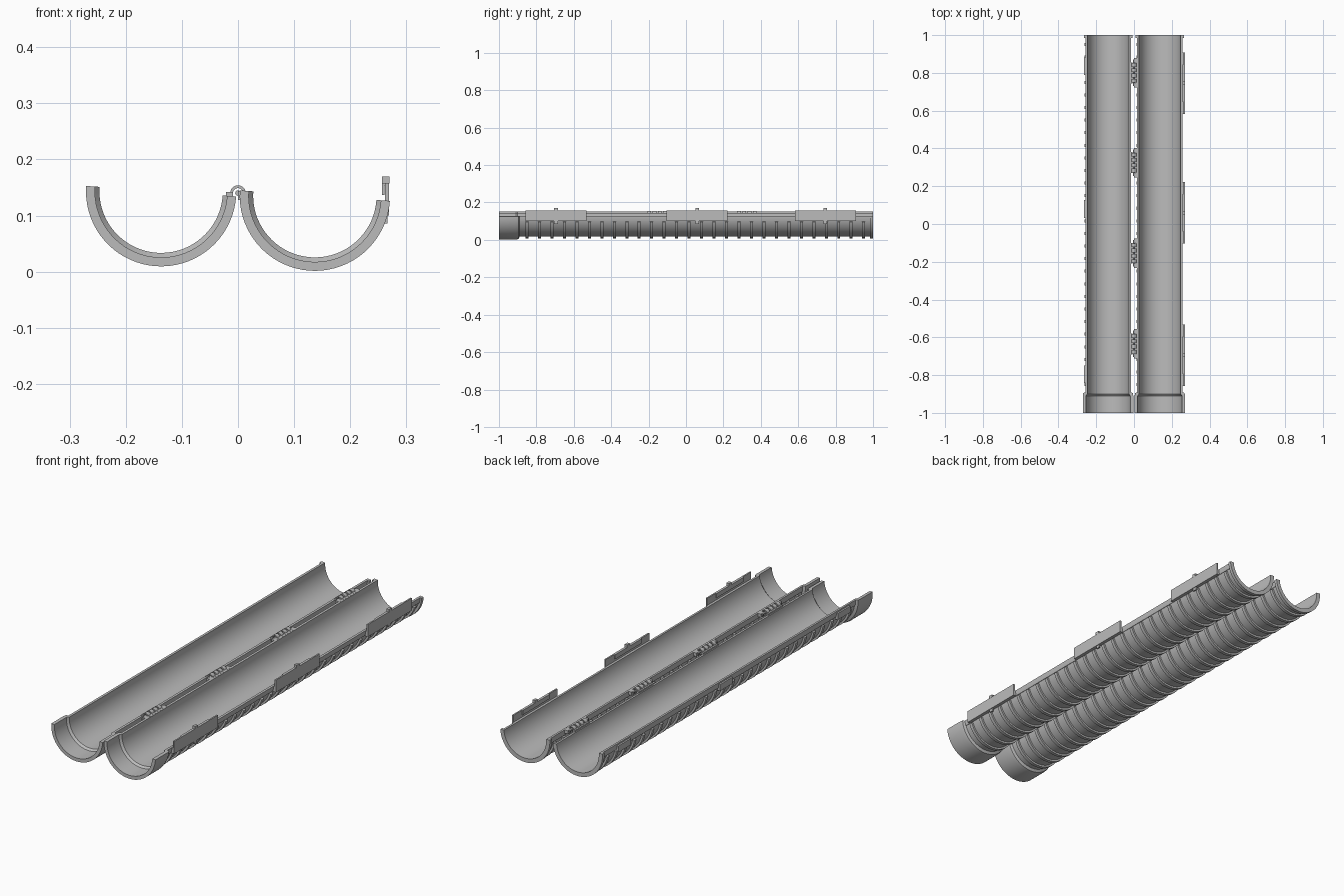
import bpy, bmesh, math
from mathutils import Matrix

if "Cube" in bpy.data.objects:
    bpy.data.objects.remove(bpy.data.objects["Cube"], do_unlink=True)

grey = bpy.data.materials.new("light grey plastic")
grey.use_nodes = True
COLOUR = (0.5, 0.5, 0.5, 1)
grey.diffuse_color = COLOUR
grey.node_tree.nodes["Principled BSDF"].inputs["Base Color"].default_value = COLOUR


def finish(bm, name, matrix=Matrix()):
    bmesh.ops.recalc_face_normals(bm, faces=bm.faces)
    mesh = bpy.data.meshes.new(name)
    bm.to_mesh(mesh)
    bm.free()
    mesh.materials.append(grey)
    obj = bpy.data.objects.new(name, mesh)
    bpy.context.collection.objects.link(obj)
    obj.matrix_world = matrix
    bpy.ops.object.select_all(action='DESELECT')
    obj.select_set(True)
    bpy.context.view_layer.objects.active = obj
    bpy.ops.object.shade_smooth_by_angle(angle=math.radians(30))
    return obj


def sweep(bm, profile, start, end, steps=36):
    """Sweep a closed (radius, y) profile round the y axis, in degrees."""
    rings = []
    for i in range(steps + 1):
        a = math.radians(start + (end - start) * i / steps)
        rings.append([bm.verts.new((r * math.cos(a), y, r * math.sin(a))) for r, y in profile])
    n = len(profile)
    for p, q in zip(rings, rings[1:]):
        for j in range(n):
            k = (j + 1) % n
            bm.faces.new((p[j], p[k], q[k], q[j]))
    bm.faces.new(rings[0])
    bm.faces.new(rings[-1][::-1])


def block(bm, x0, x1, y0, y1, z0, z1):
    size = Matrix.Diagonal((x1 - x0, y1 - y0, z1 - z0, 1))
    mid = Matrix.Translation(((x0 + x1) / 2, (y0 + y1) / 2, (z0 + z1) / 2))
    bmesh.ops.create_cube(bm, size=1, matrix=mid @ size)


def band(r0, r1, y0, y1):
    return [(r0, y0), (r1, y0), (r1, y1), (r0, y1)]


# Half pipe with a socket at the front and a flange at the back
PIPE = [(0.118, -1), (0.134, -1), (0.134, -0.91), (0.131, -0.895), (0.118, -0.89),
        (0.118, 0.985), (0.129, 0.985), (0.129, 1), (0.11, 1), (0.11, -0.9), (0.118, -0.91)]
RIBS = 28
TILT = Matrix.Rotation(math.radians(4), 4, 'Y')

for side, x, z in (("left", 0.137, 0.1355), ("right", -0.137, 0.1435)):
    place = Matrix.Translation((x, 0, z)) @ TILT
    bm = bmesh.new()
    sweep(bm, PIPE, 180, 360)
    finish(bm, side + "_half_pipe", place)

    # Stiffening ribs round the underside
    bm = bmesh.new()
    for i in range(RIBS):
        y = -0.85 + 1.8 * i / (RIBS - 1)
        sweep(bm, band(0.115, 0.127, y - 0.008, y + 0.008), 194, 346, 28)
    finish(bm, side + "_ribs", place)

    # Rails along both rims
    bm = bmesh.new()
    for a in (180, 348):
        sweep(bm, band(0.116, 0.121, -0.89, 0.985), a, a + 12, 4)
    finish(bm, side + "_rim_rails", place)

# Long latch plates with hooks on the outer left rim
for i, y in enumerate((-0.695, 0.06, 0.745)):
    bm = bmesh.new()
    block(bm, 0.262, 0.269, y - 0.163, y + 0.163, 0.1, 0.158)
    block(bm, 0.254, 0.264, y - 0.163, y + 0.163, 0.1, 0.125)
    block(bm, 0.257, 0.261, y - 0.1, y + 0.1, 0.137, 0.158)
    block(bm, 0.257, 0.269, y - 0.1, y + 0.1, 0.154, 0.158)
    block(bm, 0.257, 0.27, y - 0.01, y + 0.01, 0.157, 0.17)
    block(bm, 0.26, 0.266, y - 0.01, y + 0.01, 0.086, 0.102)
    finish(bm, "latch_plate_%d" % (i + 1))

# Small catches on the outer right rim
for i, y in enumerate((-0.795, 0.08, 0.835)):
    bm = bmesh.new()
    block(bm, -0.266, -0.252, y - 0.047, y + 0.047, 0.115, 0.145)
    finish(bm, "catch_%d" % (i + 1))

# Hinges: curled knuckles with a pin and two ears between the halves
for i, y in enumerate((-0.635, -0.155, 0.325, 0.8)):
    place = Matrix.Translation((0, y, 0.14))
    bm = bmesh.new()
    for dy in (-0.042, -0.014, 0.014, 0.042):
        sweep(bm, band(0.009, 0.014, dy - 0.01, dy + 0.01), 0, 180, 12)
    block(bm, -0.021, -0.009, -0.055, 0.055, -0.02, 0.002)
    block(bm, 0.008, 0.022, -0.055, 0.055, -0.02, 0.004)
    for dy in (-0.066, 0.066):
        block(bm, 0, 0.02, dy - 0.012, dy + 0.012, -0.012, 0.004)
    finish(bm, "hinge_knuckles_%d" % (i + 1), place)

    bm = bmesh.new()
    bmesh.ops.create_cone(bm, cap_ends=True, segments=12, radius1=0.005, radius2=0.005,
                          depth=0.14, matrix=Matrix.Rotation(math.radians(90), 4, 'X'))
    finish(bm, "hinge_pin_%d" % (i + 1), place)
